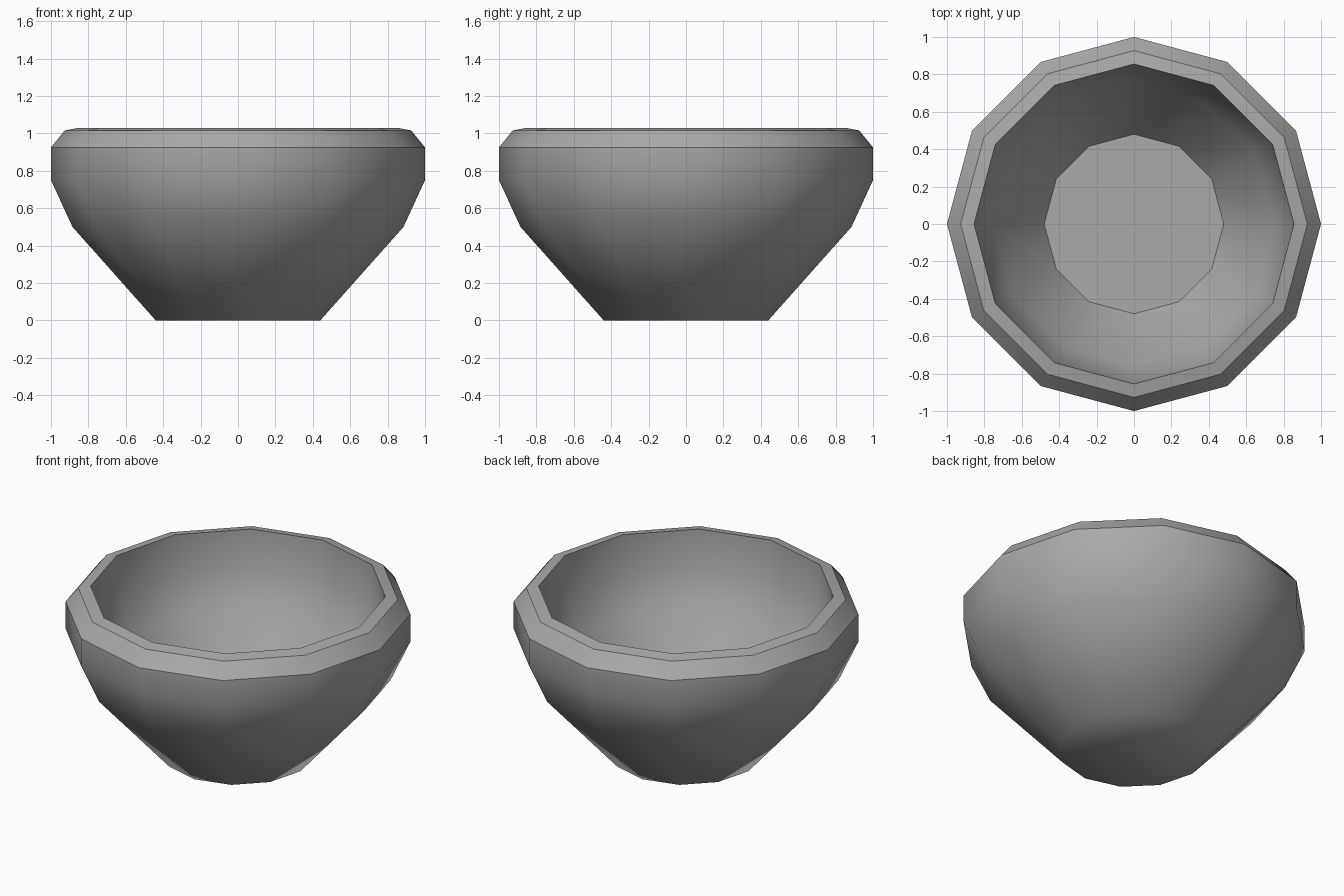
import bpy
import bmesh
from math import cos, sin, tau

cube = bpy.data.objects.get("Cube")
if cube:
    bpy.data.objects.remove(cube, do_unlink=True)

SIDES = 12

# Radius, height, and whether the ring is a crisp edge
PROFILE = [
    # outer wall, from the foot up
    (0.44, 0.0, False),
    (0.885, 0.5, False),
    (1.0, 0.75, False),
    (1.0, 0.925, True),
    # bevelled rim
    (0.927, 1.015, True),
    (0.855, 1.03, True),
    # inner wall, down to the floor
    (0.848, 0.78, False),
    (0.755, 0.56, False),
    (0.48, 0.17, True),
]


def make_material(name, color):
    mat = bpy.data.materials.new(name)
    mat.use_nodes = True
    mat.diffuse_color = color
    mat.node_tree.nodes["Principled BSDF"].inputs["Base Color"].default_value = color
    return mat


def make_ring(bm, radius, height):
    angles = [tau * i / SIDES for i in range(SIDES)]
    return [bm.verts.new((radius * cos(a), radius * sin(a), height)) for a in angles]


# Bowl: rings joined into walls, closed by the foot and the inner floor
bm = bmesh.new()
rings = [make_ring(bm, r, z) for r, z, _ in PROFILE]
for low, high in zip(rings, rings[1:]):
    for i in range(SIDES):
        j = (i + 1) % SIDES
        bm.faces.new((low[i], low[j], high[j], high[i]))
bm.faces.new(list(reversed(rings[0])))
bm.faces.new(rings[-1])

# Smooth shading, with crisp rings at the rim and floor
for face in bm.faces:
    face.smooth = True
for ring, (_, _, crisp) in zip(rings, PROFILE):
    if crisp:
        for i in range(SIDES):
            bm.edges.get((ring[i], ring[(i + 1) % SIDES])).smooth = False

mesh = bpy.data.meshes.new("bowl")
bm.to_mesh(mesh)
bm.free()
mesh.materials.append(make_material("grey", (0.4, 0.4, 0.4, 1.0)))
bowl = bpy.data.objects.new("bowl", mesh)
bpy.context.collection.objects.link(bowl)
